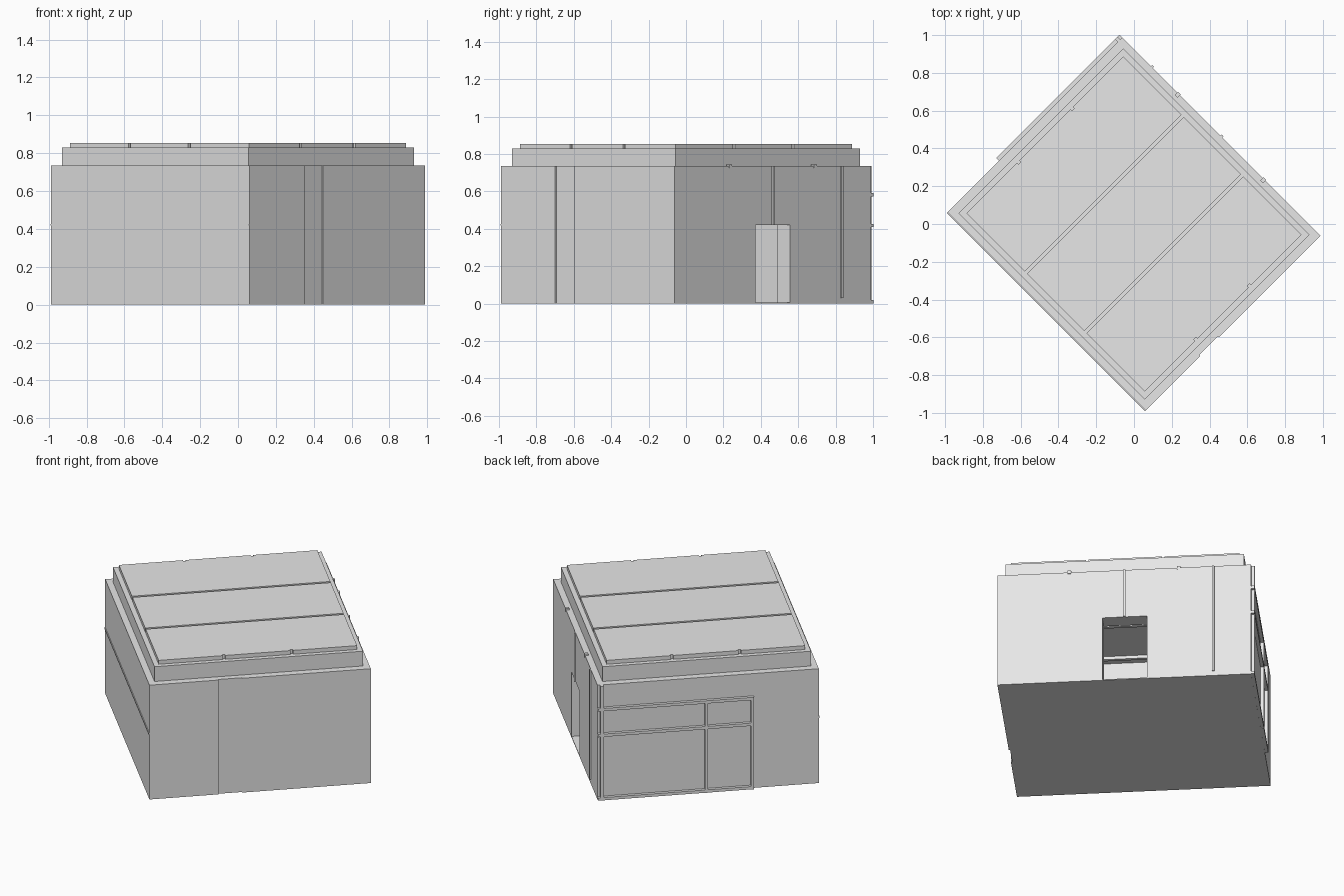
import bpy
import math
from mathutils import Matrix

old = bpy.data.objects.get("Cube")
if old:
    bpy.data.objects.remove(old, do_unlink=True)

# One plain plaster colour
plaster = bpy.data.materials.new("pale_plaster")
plaster.use_nodes = True
plaster.diffuse_color = (0.8, 0.8, 0.8, 1)
plaster.node_tree.nodes["Principled BSDF"].inputs["Base Color"].default_value = (0.8, 0.8, 0.8, 1)

TURN = Matrix.Rotation(math.radians(-45), 4, "Z")
HU, HV, WALL_TOP = 0.742, 0.655, 0.735   # half length, half depth, wall height


def box(name, u, v, z):
    """Box from (low, high) ranges along the building's own axes."""
    mesh = bpy.data.meshes.new(name)
    verts = [(a, b, c) for a in u for b in v for c in z]
    faces = [(0, 1, 3, 2), (4, 6, 7, 5), (0, 4, 5, 1),
             (2, 3, 7, 6), (0, 2, 6, 4), (1, 5, 7, 3)]
    mesh.from_pydata(verts, [], faces)
    mesh.materials.append(plaster)
    ob = bpy.data.objects.new(name, mesh)
    bpy.context.collection.objects.link(ob)
    ob.matrix_world = TURN
    return ob


def cut(target, name, u, v, z):
    cutter = box(name, u, v, z)
    cutter.hide_render = True
    cutter.hide_viewport = True
    cutter.display_type = "WIRE"
    mod = target.modifiers.new(name, "BOOLEAN")
    mod.operation = "DIFFERENCE"
    mod.solver = "EXACT"
    mod.object = cutter


# Hollow main block with a doorway and a shallow wall recess
walls = box("walls", (-HU, HU), (-HV, HV), (0, WALL_TOP))
cut(walls, "room_cutter", (-HU + 0.1, HU - 0.1), (-HV + 0.1, HV - 0.1), (0.006, 1))
cut(walls, "door_cutter", (-0.133, 0.128), (HV - 0.2, HV + 0.1), (0.006, 0.42))
cut(walls, "recess_cutter", (HU - 0.008, HU + 0.1), (-0.247, -0.106), (-0.1, 1))

# Stepped roof, hollow below
roof = box("roof_step", (-0.697, 0.697), (-0.617, 0.617), (WALL_TOP, 0.83))
cut(roof, "ceiling_cutter", (-HU + 0.1, HU - 0.1), (-HV + 0.1, HV - 0.1), (0.5, 0.81))
for v in (-0.48, -0.1):
    box("ceiling_beam", (-0.65, 0.65), (v - 0.01, v + 0.01), (0.79, 0.815))

# Three roof slabs separated by narrow joints
LU, LV, joint = 0.668, 0.587, 0.008
step = 2 * LU / 3
for i in range(3):
    low = -LU + i * step + (joint if i > 0 else 0)
    high = -LU + (i + 1) * step - (joint if i < 2 else 0)
    slab = box("roof_slab", (low, high), (-LV, LV), (0.83, 0.855))
    if i != 1:
        edge = math.copysign(LU, i - 1)
        for v in (-0.2, 0.2):
            cut(slab, "slab_notch_cutter", (edge - 0.012, edge + 0.012),
                (v - joint, v + joint), (0.82, 0.9))

# Shopfront frame on the rear long side
PROUD = (-HU - 0.02, -HU)
for v, top in ((-0.26, 0.585), (0.012, 0.585), (0.63, WALL_TOP)):
    box("shopfront_post", PROUD, (v - 0.009, v + 0.009), (0, top))
for z in (0.01, 0.418, 0.583):
    box("shopfront_rail", PROUD, (-0.269, HV), (z - 0.009, z + 0.009))

# Slim vertical strips on the doorway side
for u, bottom in ((0.0, 0.42), (-0.52, 0.03)):
    box("wall_strip", (u - 0.007, u + 0.007), (HV, HV + 0.008), (bottom, WALL_TOP))
for u in (0.32, -0.32):
    box("wall_cap", (u - 0.01, u + 0.01), (HV - 0.02, HV + 0.004), (WALL_TOP - 0.01, WALL_TOP + 0.01))

# Fine horizontal ledge on the plain side
box("wall_ledge", (-HU, HU), (-HV - 0.005, -HV), (0.417, 0.427))
